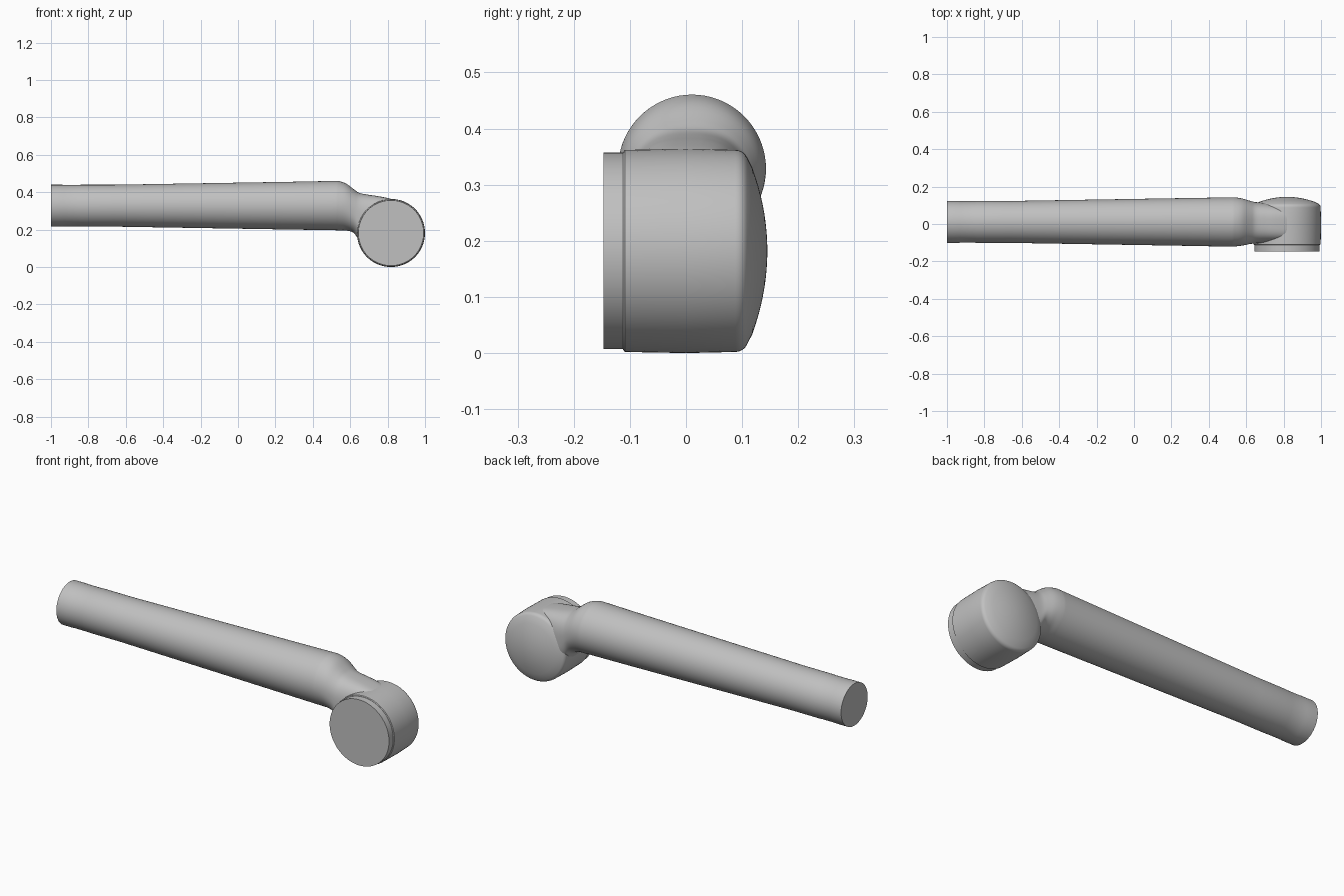
import bpy, bmesh, math

if "Cube" in bpy.data.objects:
    bpy.data.objects.remove(bpy.data.objects["Cube"], do_unlink=True)

grey = bpy.data.materials.new("satin_grey")
grey.use_nodes = True
colour = (0.53, 0.53, 0.53, 1)
grey.diffuse_color = colour
grey.node_tree.nodes["Principled BSDF"].inputs["Base Color"].default_value = colour

SEGMENTS = 72


def loft(name, rings):
    """Skin a list of closed point rings and cap both ends."""
    bm = bmesh.new()
    loops = [[bm.verts.new(p) for p in ring] for ring in rings]
    for a, b in zip(loops, loops[1:]):
        for i in range(len(a)):
            j = (i + 1) % len(a)
            bm.faces.new((a[i], a[j], b[j], b[i]))
    bm.faces.new(loops[0])
    bm.faces.new(loops[-1])
    bmesh.ops.recalc_face_normals(bm, faces=bm.faces)
    mesh = bpy.data.meshes.new(name)
    bm.to_mesh(mesh)
    bm.free()
    obj = bpy.data.objects.new(name, mesh)
    bpy.context.collection.objects.link(obj)
    mesh.materials.append(grey)
    bpy.ops.object.select_all(action="DESELECT")
    obj.select_set(True)
    bpy.context.view_layer.objects.active = obj
    bpy.ops.object.shade_smooth_by_angle(angle=math.radians(35))
    return obj


def section(x, bottom, top, front, back, power):
    """Rounded section across x; power 2 is an ellipse, higher is boxier."""
    def rounded(v):
        return math.copysign(abs(v) ** (2 / power), v)
    ring = []
    for i in range(SEGMENTS):
        a = math.tau * i / SEGMENTS
        ring.append((x,
                     (front + back) / 2 + (back - front) / 2 * rounded(math.cos(a)),
                     (bottom + top) / 2 + (top - bottom) / 2 * rounded(math.sin(a))))
    return ring


def tube(x, radius):
    return section(x, 0.328 - radius, 0.328 + radius,
                   0.011 - radius, 0.011 + radius, 2)


def spline(a, b, c, d, t):
    """Smooth interpolation between b and c."""
    return b + t / 2 * (c - a + t * (2*a - 5*b + 4*c - d + t * (3*(b - c) + d - a)))


# Long tapered arm, flowing into the neck that drops to the joint
arm = [tube(x, r) for x, r in ((-1, 0.112), (-0.94, 0.112), (-0.93, 0.111),
                               (-0.85, 0.111), (-0.84, 0.112), (-0.66, 0.112),
                               (-0.6, 0.113), (0.3, 0.128))]
neck = [  # x, bottom, top, front, back, power
    (0.3, 0.2, 0.456, -0.117, 0.139, 2),
    (0.5, 0.197, 0.46, -0.121, 0.142, 2),
    (0.54, 0.196, 0.459, -0.12, 0.142, 2),
    (0.58, 0.195, 0.445, -0.115, 0.136, 2.1),
    (0.62, 0.181, 0.415, -0.107, 0.124, 2.3),
    (0.65, 0.14, 0.396, -0.104, 0.117, 2.6),
    (0.7, 0.1, 0.386, -0.102, 0.113, 2.9),
    (0.76, 0.08, 0.377, -0.1, 0.106, 3.2),
    (0.83, 0.08, 0.36, -0.098, 0.098, 3.4),
    (0.88, 0.1, 0.33, -0.09, 0.09, 3.4),
]
for k in range(1, len(neck) - 2):
    for t in (0, 0.25, 0.5, 0.75):
        arm.append(section(*[spline(*v, t) for v in zip(*neck[k - 1:k + 3])]))
arm.append(section(*neck[-2]))
loft("arm_and_neck", arm)


def lathe(name, profile):
    """Turn (radius, y) points about the joint axis."""
    rings = []
    for r, y in profile:
        rings.append([(0.818 + r * math.cos(math.tau * i / SEGMENTS), y,
                       0.182 + r * math.sin(math.tau * i / SEGMENTS))
                      for i in range(SEGMENTS)])
    return loft(name, rings)


# Joint drum with rounded rear edge and a shallow domed back
drum = [(0.176, -0.112), (0.18, -0.109), (0.182, 0), (0.18, 0.088)]
for i in range(1, 6):
    a = math.radians(13 * i)
    drum.append((0.157 + 0.023 * math.cos(a), 0.088 + 0.023 * math.sin(a)))
for i in range(1, 10):
    r = 0.165 * (1 - i / 10)
    drum.append((r, 0.145 - 0.034 * (r / 0.167) ** 2))
drum.append((0.004, 0.145))
loft_drum = lathe("joint_drum", drum)

# Flat mounting flange on the front of the drum
lathe("front_flange", [(0.175, -0.147), (0.175, -0.1)])
